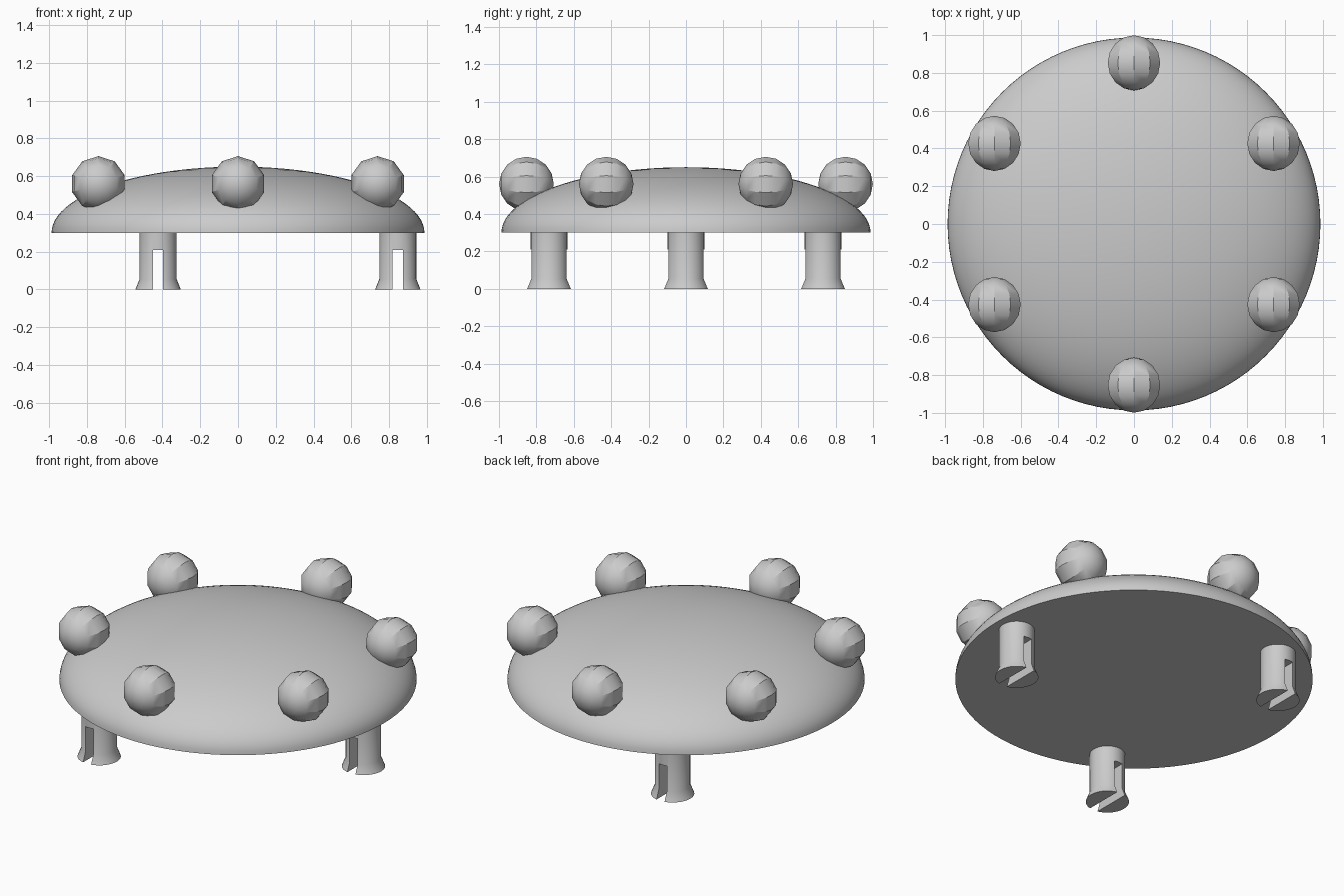
import bpy
import bmesh
from math import sin, cos, pi, radians
from mathutils import Matrix

default = bpy.data.objects.get("Cube")
if default:
    bpy.data.objects.remove(default)

grey = bpy.data.materials.new("light grey")
grey.use_nodes = True
grey.diffuse_color = (0.6, 0.6, 0.6, 1)
grey.node_tree.nodes["Principled BSDF"].inputs["Base Color"].default_value = (0.6, 0.6, 0.6, 1)


def add_object(name, bm, location=(0, 0, 0)):
    bmesh.ops.recalc_face_normals(bm, faces=bm.faces)
    mesh = bpy.data.meshes.new(name)
    bm.to_mesh(mesh)
    bm.free()
    mesh.materials.append(grey)
    obj = bpy.data.objects.new(name, mesh)
    obj.location = location
    bpy.context.collection.objects.link(obj)
    return obj


def activate(obj):
    bpy.ops.object.select_all(action='DESELECT')
    obj.select_set(True)
    bpy.context.view_layer.objects.active = obj


def smooth(obj):
    activate(obj)
    bpy.ops.object.shade_smooth_by_angle(angle=radians(30))


def lathe(name, profile, steps, location=(0, 0, 0)):
    """Spin (radius, height) points about the z axis."""
    bm = bmesh.new()
    verts = [bm.verts.new((r, 0, z)) for r, z in profile]
    edges = [bm.edges.new(pair) for pair in zip(verts, verts[1:])]
    bmesh.ops.spin(bm, geom=verts + edges, axis=(0, 0, 1), cent=(0, 0, 0),
                   angle=2 * pi, steps=steps)
    bmesh.ops.remove_doubles(bm, verts=bm.verts, dist=0.0001)
    return add_object(name, bm, location)


# Half-ellipsoid dome with a flat underside
RIM, RISE, BASE = 0.987, 0.35, 0.3
arc = [(RIM * cos(i * pi / 48), BASE + RISE * sin(i * pi / 48)) for i in range(24)]
smooth(lathe("dome", [(0, BASE)] + arc + [(0, BASE + RISE)], 96))

# Six faceted balls around the dome, poles along y
for i in range(6):
    a = radians(30 + 60 * i)
    bm = bmesh.new()
    bmesh.ops.create_uvsphere(bm, u_segments=10, v_segments=8, radius=0.146,
                              matrix=Matrix.Rotation(pi / 2, 4, 'X'))
    smooth(add_object(f"ball_{i + 1}", bm, (0.853 * cos(a), 0.853 * sin(a), 0.56)))

# Three flared legs, each with a slot running front to back
leg_profile = [(0, 0), (0.12, 0), (0.098, 0.055), (0.098, 0.31), (0, 0.31)]
for i in range(3):
    a = radians(120 * i)
    spot = (0.846 * cos(a), 0.846 * sin(a), 0)
    leg = lathe(f"leg_{i + 1}", leg_profile, 32, spot)
    bm = bmesh.new()
    bmesh.ops.create_cube(bm, size=1, matrix=Matrix.Diagonal((0.054, 0.4, 0.42, 1)))
    cutter = add_object("slot_cutter", bm, spot)
    cutter.hide_render = True
    cut = leg.modifiers.new("slot", 'BOOLEAN')
    cut.operation = 'DIFFERENCE'
    cut.solver = 'EXACT'
    cut.object = cutter
    activate(leg)
    bpy.ops.object.modifier_apply(modifier=cut.name)
    bpy.data.objects.remove(cutter)
    smooth(leg)
